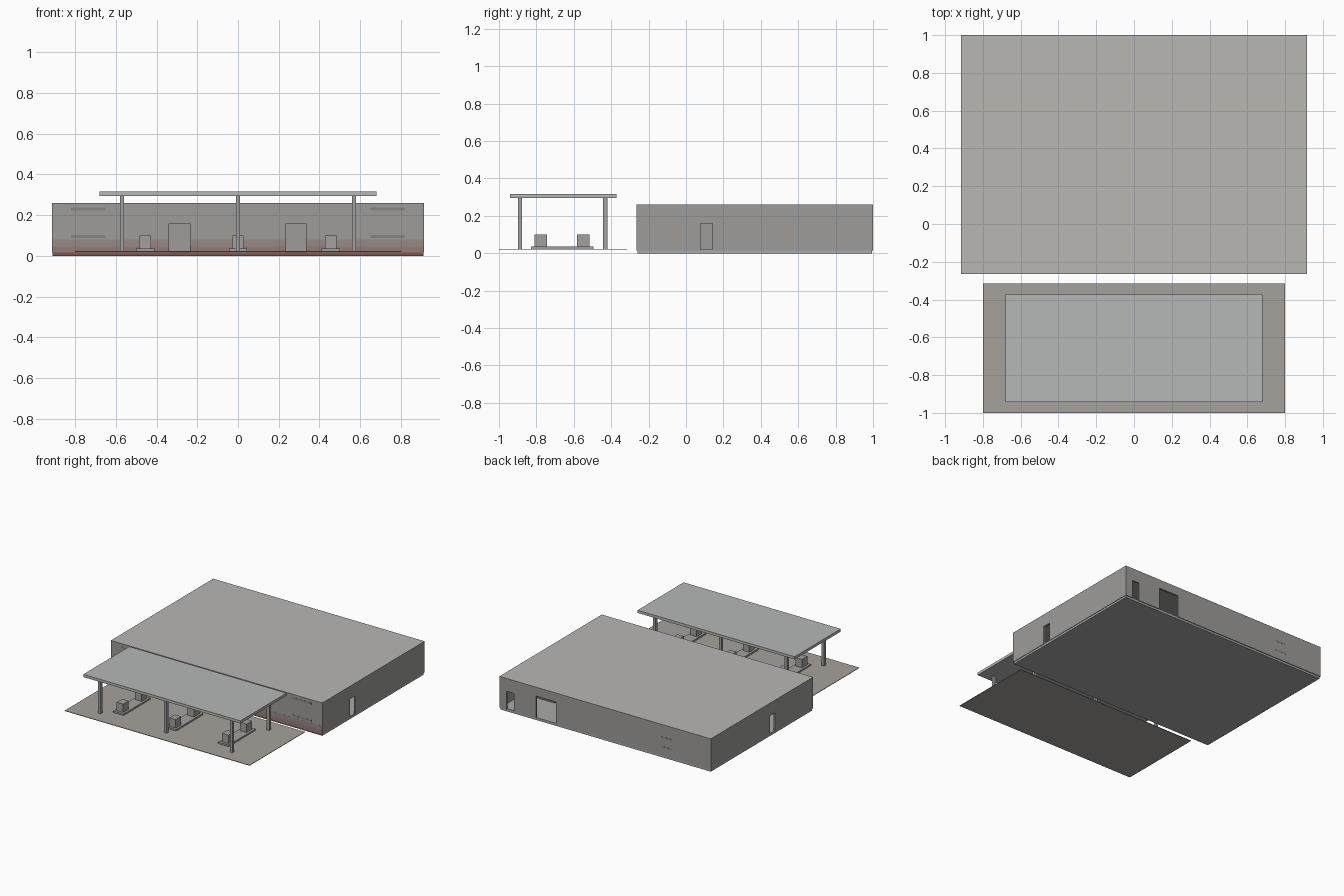
import bpy

if "Cube" in bpy.data.objects:
    bpy.data.objects.remove(bpy.data.objects["Cube"])


def mat(name, r, g, b):
    m = bpy.data.materials.new(name)
    m.diffuse_color = (r, g, b, 1)
    m.use_nodes = True
    m.node_tree.nodes["Principled BSDF"].inputs["Base Color"].default_value = m.diffuse_color
    return m


ROOF = mat("roof_grey", 0.48, 0.475, 0.455)
WALL = mat("wall_grey", 0.34, 0.335, 0.325)
CANOPY = mat("canopy_grey", 0.46, 0.48, 0.465)
PAVING = mat("paving_grey", 0.38, 0.36, 0.34)
SLAB = mat("slab_grey", 0.40, 0.40, 0.39)
METAL = mat("metal_grey", 0.36, 0.355, 0.345)
RED = mat("faded_red", 0.22, 0.09, 0.08)
BLUSH = mat("reddish_grey", 0.31, 0.255, 0.245)
BLUSH_LOW = mat("deeper_reddish_grey", 0.29, 0.20, 0.19)
DARK = mat("dark_grey", 0.15, 0.15, 0.15)
BAND = mat("band_grey", 0.24, 0.235, 0.23)


def box(name, x0, x1, y0, y1, z0, z1, m=None):
    bpy.ops.mesh.primitive_cube_add(size=1)
    o = bpy.context.object
    o.name = name
    o.location = ((x0 + x1) / 2, (y0 + y1) / 2, (z0 + z1) / 2)
    o.scale = (x1 - x0, y1 - y0, z1 - z0)
    bpy.ops.object.transform_apply(location=True, rotation=True, scale=True)
    if m:
        o.data.materials.append(m)
    return o


def cut(target, *bounds):
    cutter = box("cutter", *bounds)
    cutter.hide_render = True
    m = target.modifiers.new("cut", 'BOOLEAN')
    m.operation = 'DIFFERENCE'
    m.solver = 'EXACT'
    m.object = cutter
    bpy.context.view_layer.objects.active = target
    bpy.ops.object.modifier_apply(modifier=m.name)
    bpy.data.objects.remove(cutter)


X, Y0, Y1 = 0.915, -0.265, 1.0
T = 0.012       # wall thickness
FLOOR = 0.02

# Shop: slab with red front edge, and hollow shell with roof
slab = box("shop_slab", -X + 0.004, X - 0.004, Y0 + 0.006, Y1 - 0.006, 0, FLOOR, SLAB)
slab.data.materials.append(RED)
for p in slab.data.polygons:
    p.material_index = int(p.normal.y < -0.5)
shell = box("shop_walls_and_roof", -X, X, Y0, Y1, FLOOR - 0.004, 0.26, WALL)
cut(shell, -X + T, X - T, Y0 + T, Y1 - T, -0.1, 0.248)

# Front and back doorways, garage opening
for x0, x1, y, top in ((-0.34, -0.235, Y0, 0.16), (0.235, 0.335, Y0, 0.16),
                       (0.79, 0.855, Y1, 0.16), (0.425, 0.6, Y1, 0.19)):
    cut(shell, x0, x1, y - 0.03, y + 0.03, -0.05, top)

# Side doorways
cut(shell, X - 0.03, X + 0.03, 0.077, 0.142, -0.05, 0.16)
cut(shell, -X - 0.03, -X + 0.03, 0.205, 0.27, -0.05, 0.16)

# Roof colour on the upper face
shell.data.materials.append(ROOF)
for p in shell.data.polygons:
    if p.normal.z > 0.9 and p.center.z > 0.25:
        p.material_index = len(shell.data.materials) - 1

# Reddish wash along the foot of the front wall, between the doorways
for x0, x1 in ((-X, -0.34), (-0.235, 0.235), (0.335, X)):
    box("front_wash_low", x0, x1, Y0 - 0.0005, Y0 + 0.002, 0.017, 0.045, BLUSH_LOW)
    box("front_wash_high", x0, x1, Y0 - 0.0005, Y0 + 0.002, 0.045, 0.08, BLUSH)

# Flush window bands
for x0, x1, y, z0, z1 in ((-0.82, -0.65, Y0, 0.095, 0.23), (0.65, 0.82, Y0, 0.095, 0.23),
                          (-0.585, -0.49, Y1, 0.085, 0.16)):
    for z in (z0, z1):
        box("window_band", x0, x1, y - 0.0006, y + 0.0006, z - 0.007, z + 0.007, BAND)

# Inner partition seen through the garage opening
box("garage_partition", 0.63, 0.78, 0.71, 0.722, FLOOR, 0.248, DARK)

# Forecourt and canopy
box("forecourt", -0.8, 0.8, -1.0, -0.315, 0.019, 0.023, PAVING)
box("canopy_roof", -0.68, 0.68, -0.942, -0.372, 0.295, 0.316, CANOPY)

# Canopy posts
for x in (-0.57, 0, 0.57):
    for y in (-0.888, -0.432):
        box("canopy_post", x - 0.011, x + 0.011, y - 0.011, y + 0.011, 0.02, 0.3, METAL)

# Pump islands with two pumps each
for x in (-0.455, 0, 0.455):
    box("pump_island", x - 0.045, x + 0.045, -0.83, -0.495, 0.021, 0.035, METAL)
    for y in (-0.776, -0.549):
        box("fuel_pump", x - 0.028, x + 0.028, y - 0.034, y + 0.034, 0.033, 0.1, METAL)
